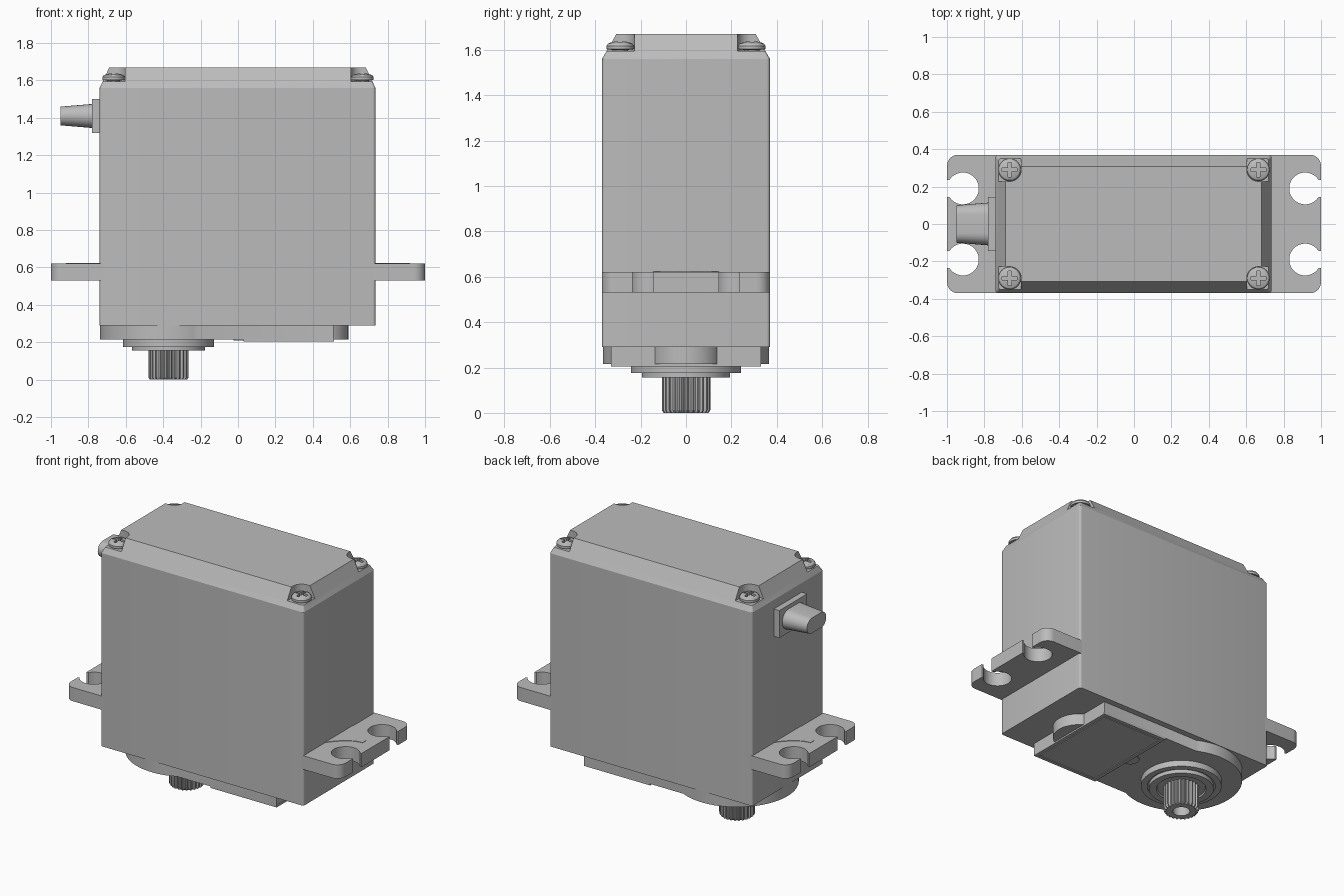
import bpy, bmesh
from math import sin, cos, pi, radians, asin, degrees

if "Cube" in bpy.data.objects:
    bpy.data.objects.remove(bpy.data.objects["Cube"])

grey = bpy.data.materials.new("grey plastic")
grey.use_nodes = True
grey.diffuse_color = (0.5, 0.5, 0.5, 1)
grey.node_tree.nodes["Principled BSDF"].inputs["Base Color"].default_value = (0.5, 0.5, 0.5, 1)


def loft(name, loops, edit=None):
    """Skin a capped solid through matching loops of 3D points."""
    bm = bmesh.new()
    rings = [[bm.verts.new(p) for p in loop] for loop in loops]
    for a, b in zip(rings, rings[1:]):
        for i in range(len(a)):
            j = (i + 1) % len(a)
            bm.faces.new((a[i], a[j], b[j], b[i]))
    bm.faces.new(rings[0])
    bm.faces.new(rings[-1])
    bmesh.ops.recalc_face_normals(bm, faces=bm.faces)
    if edit:
        edit(bm)
    mesh = bpy.data.meshes.new(name)
    bm.to_mesh(mesh)
    bm.free()
    mesh.materials.append(grey)
    obj = bpy.data.objects.new(name, mesh)
    bpy.context.collection.objects.link(obj)
    return obj


def prism(name, outline, z0, z1, edit=None):
    return loft(name, [[(x, y, z) for x, y in outline] for z in (z0, z1)], edit)


def arc(cx, cy, r, start, end, steps=12):
    angles = [radians(start + (end - start) * i / steps) for i in range(steps + 1)]
    return [(cx + r * cos(a), cy + r * sin(a)) for a in angles]


def circle(cx, cy, r, n=64):
    return arc(cx, cy, r, 0, 360, n)[:-1]


def rect(x0, x1, y0, y1):
    return [(x0, y0), (x1, y0), (x1, y1), (x0, y1)]


def rounded_rect(x0, x1, y0, y1, r):
    return (arc(x1 - r, y1 - r, r, 0, 90, 5) + arc(x0 + r, y1 - r, r, 90, 180, 5)
            + arc(x0 + r, y0 + r, r, 180, 270, 5) + arc(x1 - r, y0 + r, r, 270, 360, 5))


def lathe(name, cx, cy, profile):
    return loft(name, [[(x, y, z) for x, y in circle(cx, cy, r)] for r, z in profile])


def cut(target, cutter):
    mod = target.modifiers.new("cut", "BOOLEAN")
    mod.operation = "DIFFERENCE"
    mod.solver = "EXACT"
    mod.object = cutter
    bpy.context.view_layer.update()
    bpy.context.view_layer.objects.active = target
    bpy.ops.object.modifier_apply(modifier=mod.name)
    bpy.data.objects.remove(cutter)


# Main case with sloping upper rim
X0, X1, Y = -0.74, 0.735, 0.37
side = rounded_rect(X0, X1, -Y, Y, 0.015)
rim = rounded_rect(X0 + 0.052, X1 - 0.052, -0.307, 0.307, 0.004)
case = loft("case", [[(x, y, z) for x, y in o]
                     for o, z in ((side, 0.29), (side, 1.56), (rim, 1.67))])

# Corner pockets, each with a cross head screw
sx, sy, pr = 0.665, 0.29, 0.062
pocket = arc(sx, sy, pr, 180, 270) + [(0.85, sy - pr), (0.85, 0.5), (sx - pr, 0.5)]
for mx in (-1, 1):
    for my in (-1, 1):
        cut(case, prism("pocket", [(x * mx, y * my) for x, y in pocket], 1.595, 1.8))
        cx, cy = sx * mx, sy * my
        screw = lathe("case_screw", cx, cy, [(0.035, 1.58), (0.035, 1.6), (0.06, 1.603), (0.06, 1.618),
                                             (0.053, 1.628), (0.035, 1.635), (0.012, 1.638)])
        a, b = 0.04, 0.009
        cross = [(b, a), (-b, a), (-b, b), (-a, b), (-a, -b), (-b, -b),
                 (-b, -a), (b, -a), (b, -b), (a, -b), (a, b), (b, b)]
        cut(screw, prism("cross", [(cx + x, cy + y) for x, y in cross], 1.617, 1.7))

# Mounting ears with open screw slots, and the thin gusset on top
hole_x, hole_y, hole_r, slot = 0.915, 0.19, 0.085, 0.045
mouth = degrees(asin(slot / hole_r))
half = ([(1, hole_y - slot)] + arc(hole_x, hole_y, hole_r, -mouth, mouth - 360, 40)
        + [(1, hole_y + slot)] + arc(0.94, Y - 0.06, 0.06, 0, 90) + [(0.72, Y)])
ear = half + [(x, -y) for x, y in reversed(half)]
curve = [(0.735 + 0.185 * t, 0.02 + 0.125 * (1 - t) ** 2) for t in (i / 10 for i in range(11))]
gusset = [(0.72, 0.145)] + curve + [(x, -y) for x, y in reversed(curve)] + [(0.72, -0.145)]
for mx, label in ((1, "left"), (-1, "right")):
    prism(label + "_ear", [(x * mx, y) for x, y in ear], 0.53, 0.62)
    prism(label + "_gusset", [(x * mx, y) for x, y in gusset], 0.6, 0.623)

# Cable boot: square collar and tapered oval sleeve
prism("cable_collar", rect(-0.78, -0.73, -0.145, 0.145), 1.32, 1.5)


def oval(x, half_width, r):
    pts = arc(half_width - r, 0, r, -90, 90) + arc(r - half_width, 0, r, 90, 270)
    return [(x, y, 1.41 + z) for y, z in pts]


loft("cable_sleeve", [oval(-0.77, 0.115, 0.065), oval(-0.95, 0.1, 0.05)])

# Gearbox cover under the case: round at the shaft, straight at the other end
px, gr, gw = -0.372, 0.367, 0.33
meet = degrees(asin(gw / gr))
cover = arc(px, 0, gr, meet, 360 - meet, 48) + [(0.51, -gw), (0.51, gw)]
prism("gear_cover", cover, 0.215, 0.295)
prism("gear_boss", circle(0.432, 0, 0.158), 0.215, 0.295)
prism("cover_tab", circle(0.03, 0, 0.055, 32), 0.21, 0.22)


def groove(bm):
    bottom = min(bm.faces, key=lambda f: f.calc_center_median().z)
    for thickness, depth in ((0.03, 0), (0.001, -0.004), (0.008, 0), (0.001, 0.004)):
        bmesh.ops.inset_region(bm, faces=[bottom], thickness=thickness, depth=depth)


prism("label_panel", rect(0.03, 0.512, -gw, gw), 0.205, 0.22, groove)

# Output bearing and splined shaft
lathe("bearing_flange", px, 0, [(0.243, 0.22), (0.243, 0.175), (0.205, 0.175), (0.205, 0.18),
                                (0.195, 0.18), (0.195, 0.155), (0.15, 0.155), (0.145, 0.165)])
teeth = 25


def spline(scale, z):
    pts = []
    for i in range(teeth * 4):
        r = scale * (0.107 if i % 4 < 2 else 0.096)
        a = 2 * pi * i / (teeth * 4)
        pts.append((px + r * cos(a), r * sin(a), z))
    return pts


shaft = loft("output_shaft", [spline(0.93, 0), spline(1, 0.012), spline(1, 0.18)])
cut(shaft, prism("bore", circle(px, 0, 0.052, 32), -0.1, 0.12))

# Smooth the round parts while keeping the edges crisp
for obj in bpy.context.collection.objects:
    if obj.type == "MESH" and obj.data.materials and obj.data.materials[0] == grey:
        bpy.ops.object.select_all(action="DESELECT")
        obj.select_set(True)
        bpy.context.view_layer.objects.active = obj
        bpy.ops.object.shade_smooth_by_angle(angle=radians(25))
